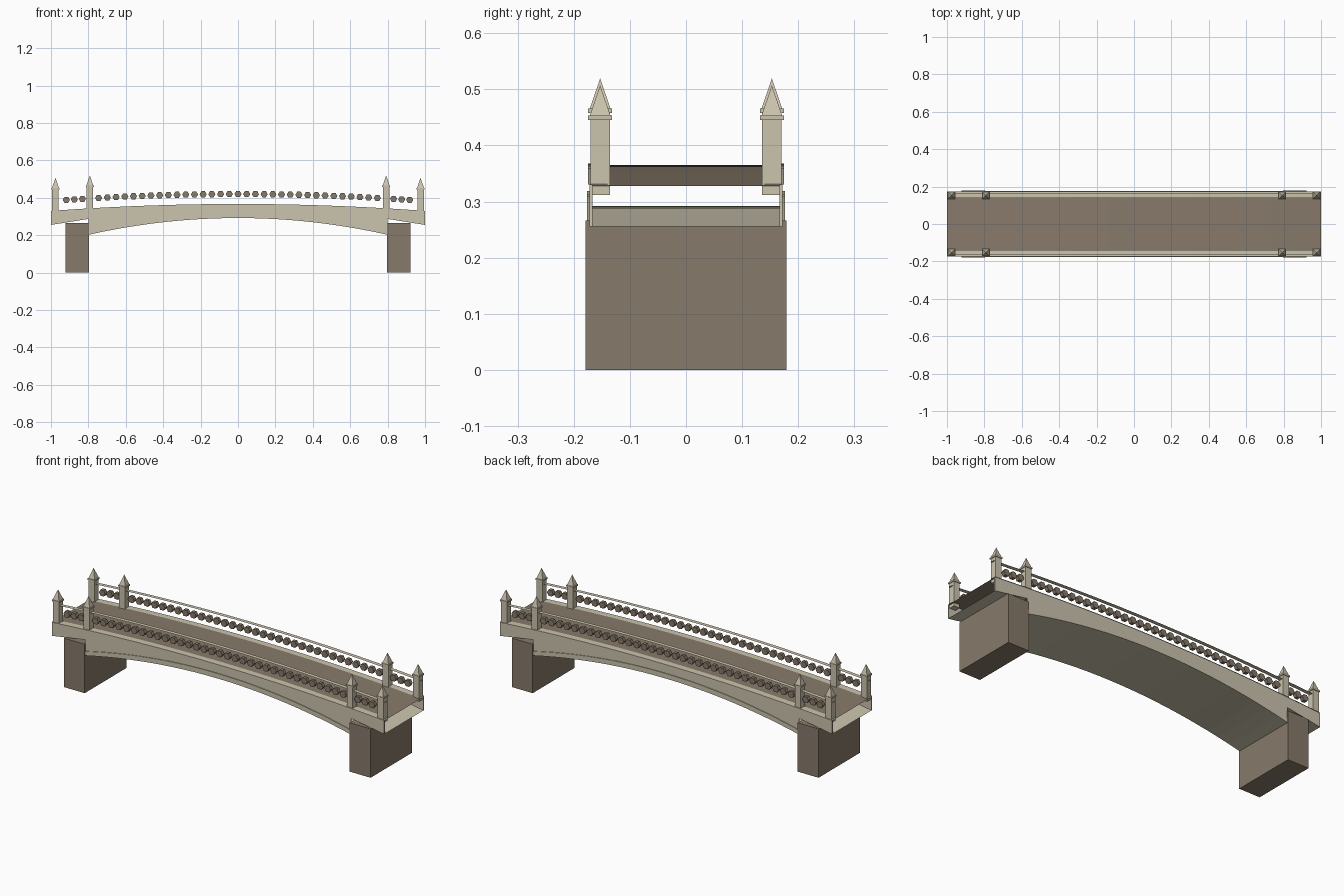
import bpy, bmesh
from math import radians
from mathutils import Matrix, Vector

cube = bpy.data.objects.get("Cube")
if cube:
    bpy.data.objects.remove(cube)


def make_material(name, rgb):
    mat = bpy.data.materials.new(name)
    mat.use_nodes = True
    colour = (*rgb, 1)
    mat.diffuse_color = colour
    mat.node_tree.nodes["Principled BSDF"].inputs["Base Color"].default_value = colour
    return mat


CREAM = make_material("cream stone", (0.60, 0.55, 0.42))
BROWN = make_material("brown stone", (0.245, 0.195, 0.145))


def finish(name, bm, mat):
    mesh = bpy.data.meshes.new(name)
    bmesh.ops.recalc_face_normals(bm, faces=bm.faces)
    bm.to_mesh(mesh)
    bm.free()
    mesh.materials.append(mat)
    obj = bpy.data.objects.new(name, mesh)
    bpy.context.collection.objects.link(obj)
    return obj


def stations(a, b, n):
    return [a + (b - a) * i / n for i in range(n + 1)]


# Curves of the bridge along its length
def crown(height):
    return lambda x: height - 0.037 * x * x


def arch(x):
    return 0.292 - 0.14 * x * x


def trim_top(x):
    return 0.319 - 0.146 * x * x


def end_soffit(x):
    return 0.268 - 0.16 * (abs(x) - 0.92)


SPAN = stations(-0.8, 0.8, 24)
LENGTH = stations(-1, 1, 30)
ENDS = [stations(s * 0.8, s, 3) for s in (-1, 1)]


def sheet(name, xs, height, y0, y1, mat):
    """Curved open strip spanning y0 to y1."""
    bm = bmesh.new()
    rows = [[bm.verts.new((x, y, height(x))) for y in (y0, y1)] for x in xs]
    for a, b in zip(rows, rows[1:]):
        bm.faces.new((a[0], a[1], b[1], b[0]))
    return finish(name, bm, mat)


def slab(name, xs, low, high, y0, y1, mat):
    """Upright slab between two curves, with thickness in y."""
    bm = bmesh.new()
    rows = [[bm.verts.new((x, y, f(x))) for y, f in
             ((y0, low), (y1, low), (y1, high), (y0, high))] for x in xs]
    for a, b in zip(rows, rows[1:]):
        for i in range(4):
            j = (i + 1) % 4
            bm.faces.new((a[i], a[j], b[j], b[i]))
    bm.faces.new(rows[0])
    bm.faces.new(rows[-1])
    return finish(name, bm, mat)


def add_box(bm, lo, hi):
    lo, hi = Vector(lo), Vector(hi)
    size = hi - lo
    bmesh.ops.create_cube(bm, size=1, matrix=Matrix.Translation((lo + hi) / 2)
                          @ Matrix.Diagonal((*size, 1)))


# Roadway and hollow underside
sheet("road_deck", LENGTH, crown(0.365), -0.168, 0.168, BROWN)
sheet("arch_soffit", SPAN, arch, -0.17, 0.17, CREAM)
for xs in ENDS:
    sheet("end_soffit", xs, end_soffit, -0.17, 0.17, CREAM)

# Side walls, arch trim, kerbs and handrails
for s in (-1, 1):
    slab("side_wall", SPAN, arch, crown(0.367), s * 0.167, s * 0.172, CREAM)
    for xs in ENDS:
        slab("end_wall", xs, end_soffit, crown(0.367), s * 0.167, s * 0.172, CREAM)
    slab("arch_trim", SPAN, arch, trim_top, s * 0.172, s * 0.176, CREAM)
    sheet("kerb", LENGTH, crown(0.3675), s * 0.14, s * 0.175, CREAM)
    sheet("handrail", LENGTH, crown(0.46), s * 0.143, s * 0.165, CREAM)

# Piers
for s in (-1, 1):
    bm = bmesh.new()
    add_box(bm, (s * 0.86 - 0.063, -0.179, 0), (s * 0.86 + 0.063, 0.179, 0.266))
    finish("pier", bm, BROWN)


# Posts with collar and pyramid spire
def post(x, y, lift):
    bm = bmesh.new()
    h, c = 0.0175, 0.0215
    add_box(bm, (x - h, y - h, 0.312), (x + h, y + h, 0.445 + lift))
    add_box(bm, (x - c, y - c, 0.445 + lift), (x + c, y + c, 0.453 + lift))
    bmesh.ops.create_cone(bm, cap_ends=True, segments=4, radius1=0.0185 * 2 ** 0.5,
                          radius2=0, depth=0.054,
                          matrix=Matrix.Translation((x, y, 0.48 + lift))
                          @ Matrix.Rotation(radians(45), 4, "Z"))
    finish("post", bm, CREAM)


for sx in (-1, 1):
    for sy in (-1, 1):
        post(sx * 0.976, sy * 0.153, 0)
        post(sx * 0.792, sy * 0.153, 0.0125)

# Hexagonal balustrade stones
bead_xs = stations(-0.745, 0.745, 32)
bead_xs += [s * x for s in (-1, 1) for x in (0.832, 0.875, 0.918)]
for s in (-1, 1):
    bm = bmesh.new()
    for x in bead_xs:
        bmesh.ops.create_cone(bm, cap_ends=True, segments=6, radius1=0.019,
                              radius2=0.019, depth=0.02,
                              matrix=Matrix.Translation((x, s * 0.153, crown(0.42)(x)))
                              @ Matrix.Rotation(radians(90), 4, "X")
                              @ Matrix.Rotation(radians(30), 4, "Z"))
    finish("balustrade_stones", bm, BROWN)
